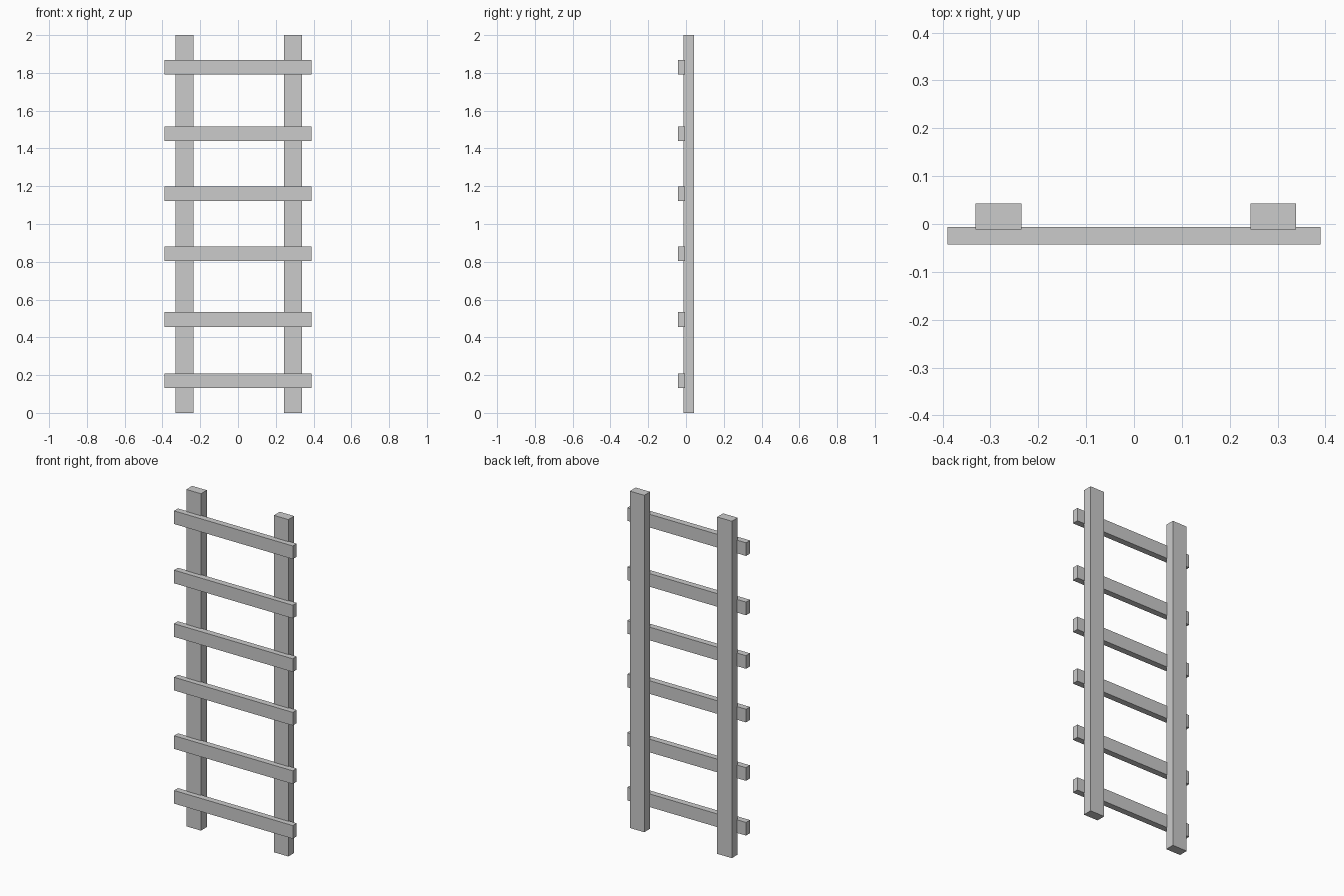
import bpy

if "Cube" in bpy.data.objects:
    bpy.data.objects.remove(bpy.data.objects["Cube"])


def box(name, lo, hi):
    """Axis-aligned box between two corners."""
    centre = [(a + b) / 2 for a, b in zip(lo, hi)]
    bpy.ops.mesh.primitive_cube_add(size=1, location=centre)
    ob = bpy.context.object
    ob.name = name
    ob.scale = [b - a for a, b in zip(lo, hi)]
    bpy.ops.object.transform_apply(location=False, rotation=False, scale=True)
    return ob


# Two upright rails at the back
for side, x0, x1 in (("left", -0.331, -0.235), ("right", 0.244, 0.339)):
    box(f"{side}_rail", (x0, -0.012, 0), (x1, 0.043, 2))

# Slightly unevenly spaced rungs set into the rail fronts
RUNG_HALF_HEIGHT = 0.039
for i, z in enumerate((0.17, 0.495, 0.842, 1.16, 1.478, 1.83), 1):
    box(f"rung_{i}", (-0.39, -0.043, z - RUNG_HALF_HEIGHT),
        (0.39, -0.006, z + RUNG_HALF_HEIGHT))
